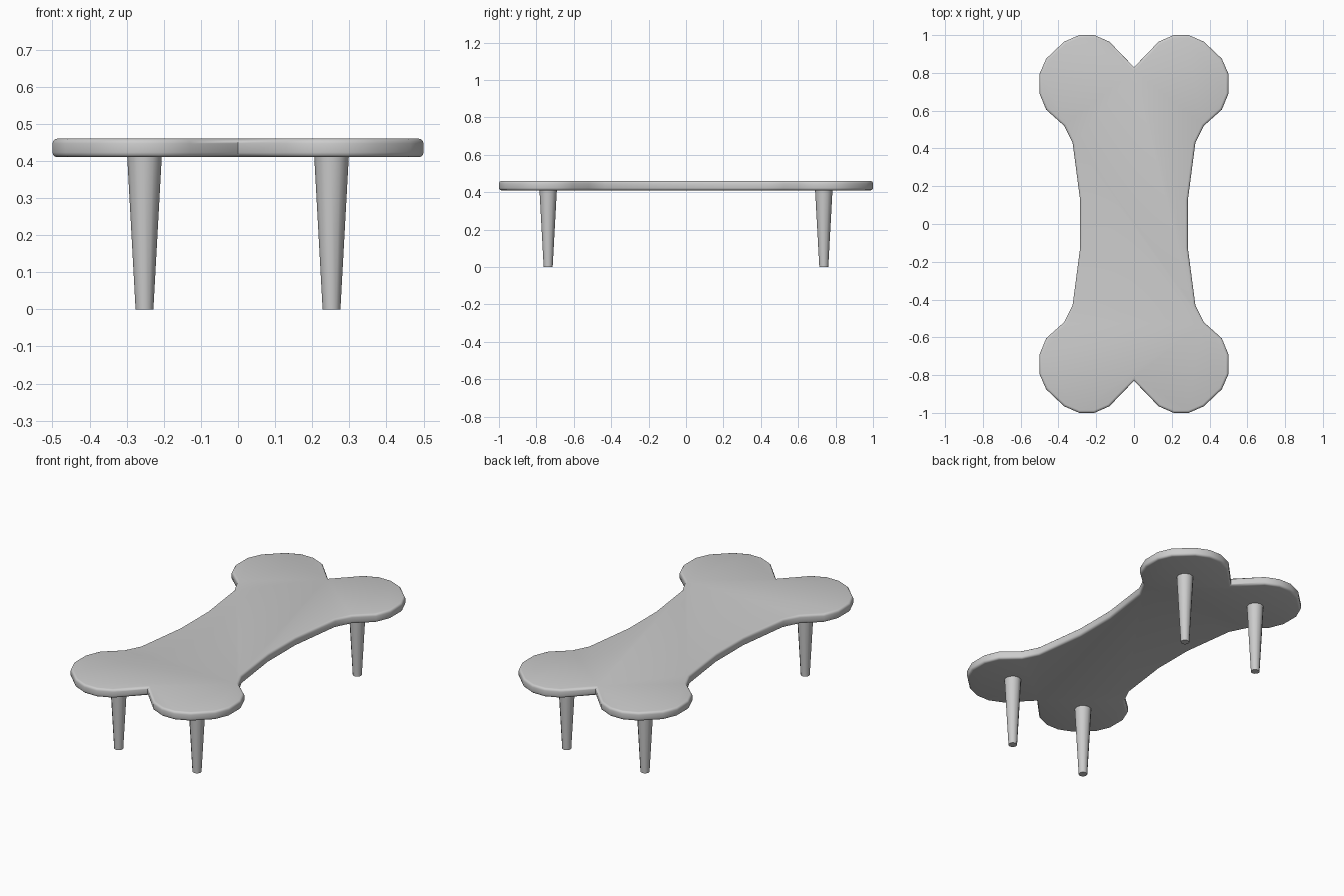
import bpy
import bmesh

cube = bpy.data.objects.get("Cube")
if cube:
    bpy.data.objects.remove(cube, do_unlink=True)

TOP, UNDER = 0.46, 0.41

grey = bpy.data.materials.new("plain grey")
grey.use_nodes = True
grey.diffuse_color = (0.6, 0.6, 0.6, 1)
grey.node_tree.nodes["Principled BSDF"].inputs["Base Color"].default_value = (0.6, 0.6, 0.6, 1)


def add_object(name, bm):
    bmesh.ops.recalc_face_normals(bm, faces=bm.faces)
    mesh = bpy.data.meshes.new(name)
    bm.to_mesh(mesh)
    bm.free()
    mesh.materials.append(grey)
    obj = bpy.data.objects.new(name, mesh)
    bpy.context.collection.objects.link(obj)
    return obj


def smooth(obj, angle):
    bpy.ops.object.select_all(action="DESELECT")
    obj.select_set(True)
    bpy.context.view_layer.objects.active = obj
    bpy.ops.object.shade_smooth_by_angle(angle=angle)


# Tabletop: one quarter of the bone outline, mirrored to the whole loop
quarter = [(0.285, 0.125), (0.325, 0.43), (0.37, 0.52), (0.465, 0.605),
           (0.5, 0.69), (0.5, 0.795), (0.465, 0.875), (0.37, 0.965),
           (0.29, 1.0), (0.21, 1.0), (0.13, 0.965)]
half = quarter + [(0, 0.83)] + [(-x, y) for x, y in reversed(quarter)]
outline = half + [(-x, -y) for x, y in half]

bm = bmesh.new()
base = bm.faces.new([bm.verts.new((x, y, UNDER)) for x, y in outline])
grown = bmesh.ops.extrude_face_region(bm, geom=[base], use_keep_orig=True)
for v in grown["geom"]:
    if isinstance(v, bmesh.types.BMVert):
        v.co.z = TOP
# Round the upper and lower rims
rims = [e for e in bm.edges if abs(e.verts[0].co.z - e.verts[1].co.z) < 0.001]
bmesh.ops.bevel(bm, geom=rims, offset=0.013, segments=3, profile=0.5,
                affect="EDGES", clamp_overlap=True)
tabletop = add_object("tabletop", bm)
smooth(tabletop, 1.2)

# Four tapered round legs
for side, sx in (("left", 1), ("right", -1)):
    for end, sy in (("front", -1), ("back", 1)):
        bm = bmesh.new()
        bmesh.ops.create_cone(bm, cap_ends=True, segments=12, radius1=0.024,
                              radius2=0.047, depth=UNDER + 0.01)
        leg = add_object(f"{end}_{side}_leg", bm)
        leg.location = (0.252 * sx, 0.737 * sy, (UNDER + 0.01) / 2)
        smooth(leg, 0.7)
